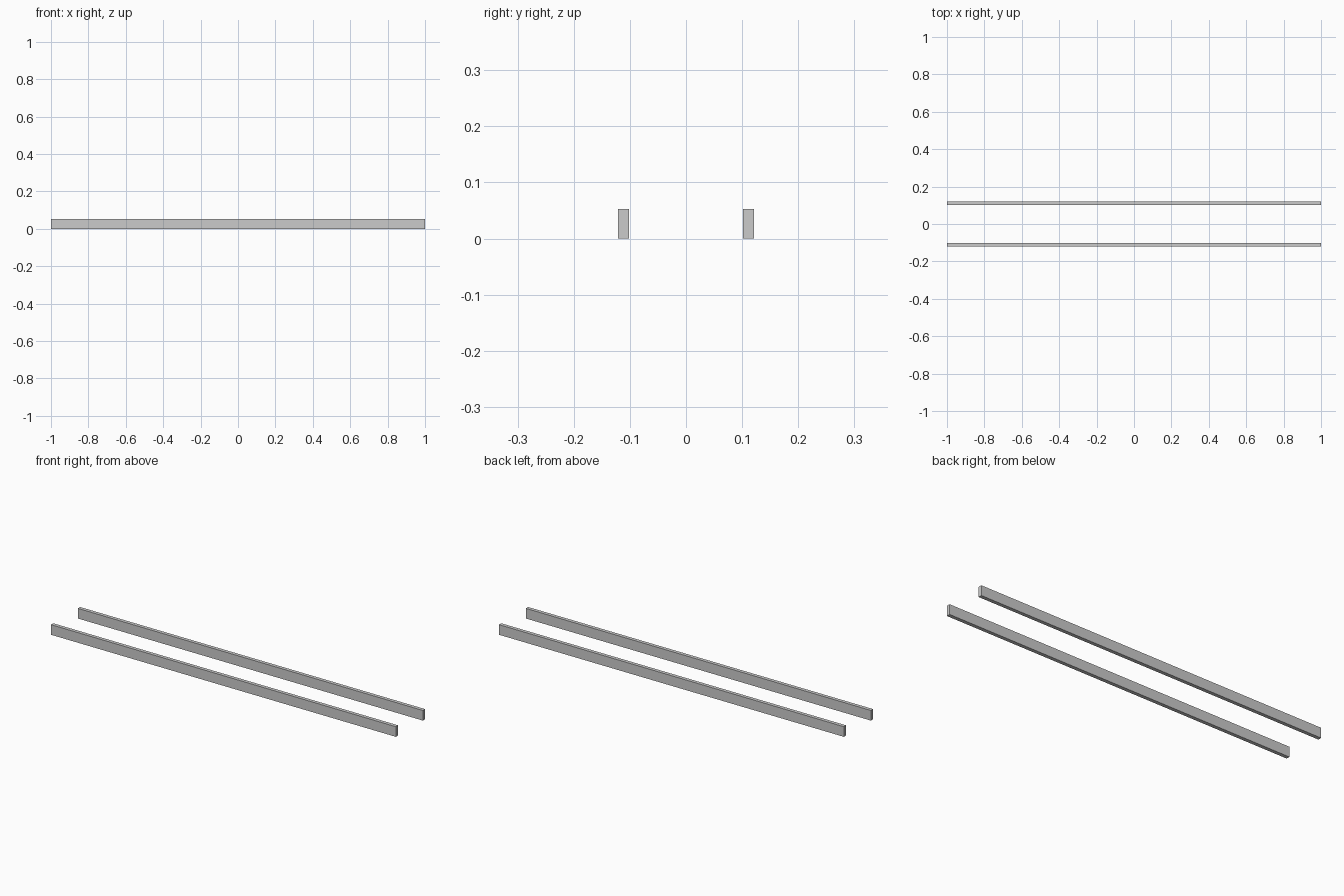
import bpy

if "Cube" in bpy.data.objects:
    bpy.data.objects.remove(bpy.data.objects["Cube"])

LENGTH, THICK, HEIGHT = 2.0, 0.019, 0.053
OFFSET = 0.1115  # rail centre distance from the middle


def box(name, size, location):
    bpy.ops.mesh.primitive_cube_add(size=1, location=location)
    obj = bpy.context.object
    obj.name = name
    obj.scale = size
    bpy.ops.object.transform_apply(location=False, rotation=False, scale=True)
    return obj


# Two parallel rails, front and back
for name, side in (("front_rail", -1), ("back_rail", 1)):
    box(name, (LENGTH, THICK, HEIGHT), (0, side * OFFSET, HEIGHT / 2))
